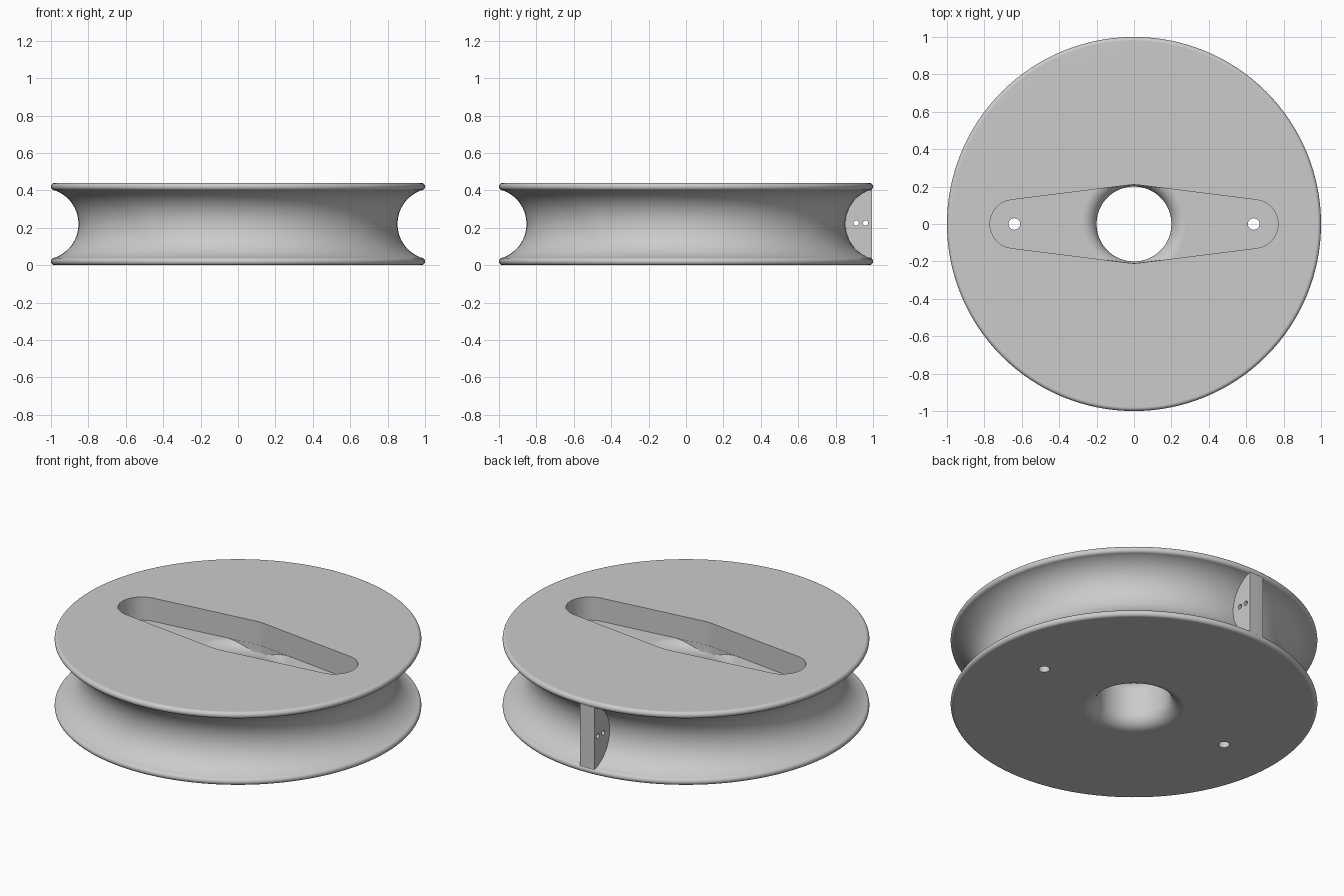
import bpy, bmesh, math
from mathutils import Matrix, Vector

if "Cube" in bpy.data.objects:
    bpy.data.objects.remove(bpy.data.objects["Cube"], do_unlink=True)

HEIGHT, FLOOR, BORE, FLARE = 0.44, 0.30, 0.2, 0.08
ARM_X, ARM_R, HUB_R = 0.64, 0.13, 0.21

grey = bpy.data.materials.new("light grey plastic")
grey.use_nodes = True
grey.diffuse_color = (0.6, 0.6, 0.6, 1)
grey.node_tree.nodes["Principled BSDF"].inputs["Base Color"].default_value = (0.6, 0.6, 0.6, 1)


def finish(bm, name):
    bmesh.ops.remove_doubles(bm, verts=bm.verts, dist=1e-5)
    bmesh.ops.recalc_face_normals(bm, faces=bm.faces)
    mesh = bpy.data.meshes.new(name)
    bm.to_mesh(mesh)
    bm.free()
    mesh.materials.append(grey)
    obj = bpy.data.objects.new(name, mesh)
    bpy.context.collection.objects.link(obj)
    return obj


def arc(cx, cz, r, start, end, n):
    angles = [math.radians(start + (end - start) * i / n) for i in range(n + 1)]
    return [(cx + r * math.cos(a), cz + r * math.sin(a)) for a in angles]


def lathe(name, profile, steps=128):
    bm = bmesh.new()
    verts = [bm.verts.new((r, 0, z)) for r, z in profile]
    edges = [bm.edges.new(pair) for pair in zip(verts, verts[1:])]
    bmesh.ops.spin(bm, geom=verts + edges, cent=(0, 0, 0), axis=(0, 0, 1),
                   angle=math.tau, steps=steps)
    return finish(bm, name)


def prism(name, outline, z0, z1):
    bm = bmesh.new()
    face = bm.faces.new([bm.verts.new((x, y, z0)) for x, y in outline])
    grown = bmesh.ops.extrude_face_region(bm, geom=[face])
    top = [v for v in grown["geom"] if isinstance(v, bmesh.types.BMVert)]
    bmesh.ops.translate(bm, verts=top, vec=(0, 0, z1 - z0))
    return finish(bm, name)


def cylinder(name, centre, radius, length, axis="Z"):
    bm = bmesh.new()
    turn = Matrix.Rotation(math.pi / 2, 4, "Y") if axis == "X" else Matrix()
    bmesh.ops.create_cone(bm, cap_ends=True, segments=32, radius1=radius, radius2=radius,
                          depth=length, matrix=Matrix.Translation(Vector(centre)) @ turn)
    return finish(bm, name)


def combine(obj, tool, operation):
    mod = obj.modifiers.new("combine", "BOOLEAN")
    mod.operation, mod.solver, mod.object = operation, "EXACT", tool
    bpy.context.view_layer.objects.active = obj
    bpy.ops.object.modifier_apply(modifier=mod.name)
    bpy.data.objects.remove(tool, do_unlink=True)


def horn_outline(inset):
    """Two tapering arms around a round hub."""
    lean = math.degrees(math.asin((HUB_R - ARM_R) / ARM_X))
    hub, tip = HUB_R - inset, ARM_R - inset
    return (arc(ARM_X, 0, tip, lean - 90, 90 - lean, 24)
            + arc(0, 0, hub, 90 - lean, 90 + lean, 6)
            + arc(-ARM_X, 0, tip, 90 + lean, 270 - lean, 24)
            + arc(0, 0, hub, 270 - lean, 270 + lean, 6))


# Grooved wheel with rounded flange rims
rim, sweep, groove_r = 0.02, 70.5, 0.191
profile = ([(0, 0)] + arc(1 - rim, rim, rim, -90, 90, 10)
           + arc(1.044, HEIGHT / 2, groove_r, 180 + sweep, 180 - sweep, 36)[1:-1]
           + arc(1 - rim, HEIGHT - rim, rim, -90, 90, 10) + [(0, HEIGHT)])
wheel = lathe("pulley_wheel", profile)

# Cord anchor block bridging the groove at the back
anchor = prism("cord_anchor", [(-0.086, 0.8), (0.01, 0.8), (0.01, 1.1), (-0.086, 1.1)], 0.02, 0.42)
combine(anchor, lathe("anchor_limit", [(0, -1), (0.995, -1), (0.995, 1), (0, 1)]), "INTERSECT")
combine(wheel, anchor, "UNION")
for y in (0.91, 0.96):
    combine(wheel, cylinder("cord_hole", (-0.04, y, 0.225), 0.014, 0.4, "X"), "DIFFERENCE")

# Recess in the top face
combine(wheel, prism("recess", horn_outline(0), FLOOR, 0.6), "DIFFERENCE")

# Bore, flared at the bottom
edge = BORE + FLARE
combine(wheel, lathe("bore", [(0, -0.1), (edge, -0.1)]
                     + arc(edge, FLARE, FLARE, 270, 180, 12) + [(BORE, 0.6), (0, 0.6)]), "DIFFERENCE")

# Flare where the bore meets the recess floor, kept within the recess outline
flare = lathe("upper_flare", [(0, 0.1), (BORE - 0.01, 0.1), (BORE, FLOOR - FLARE)]
              + arc(edge, FLOOR - FLARE, FLARE, 180, 90, 12)[1:] + [(edge, 0.4), (0, 0.4)])
combine(flare, prism("flare_limit", horn_outline(0.001), 0.05, 0.5), "INTERSECT")
combine(wheel, flare, "DIFFERENCE")

# Screw holes through the arms
for side in (-1, 1):
    combine(wheel, cylinder("screw_hole", (side * ARM_X, 0, 0.2), 0.031, 1), "DIFFERENCE")

# Smooth curved surfaces, crisp edges
bpy.ops.object.select_all(action="DESELECT")
wheel.select_set(True)
bpy.context.view_layer.objects.active = wheel
bpy.ops.object.shade_smooth_by_angle(angle=math.radians(30))
weighted = wheel.modifiers.new("weighted normals", "WEIGHTED_NORMAL")
weighted.keep_sharp = True
